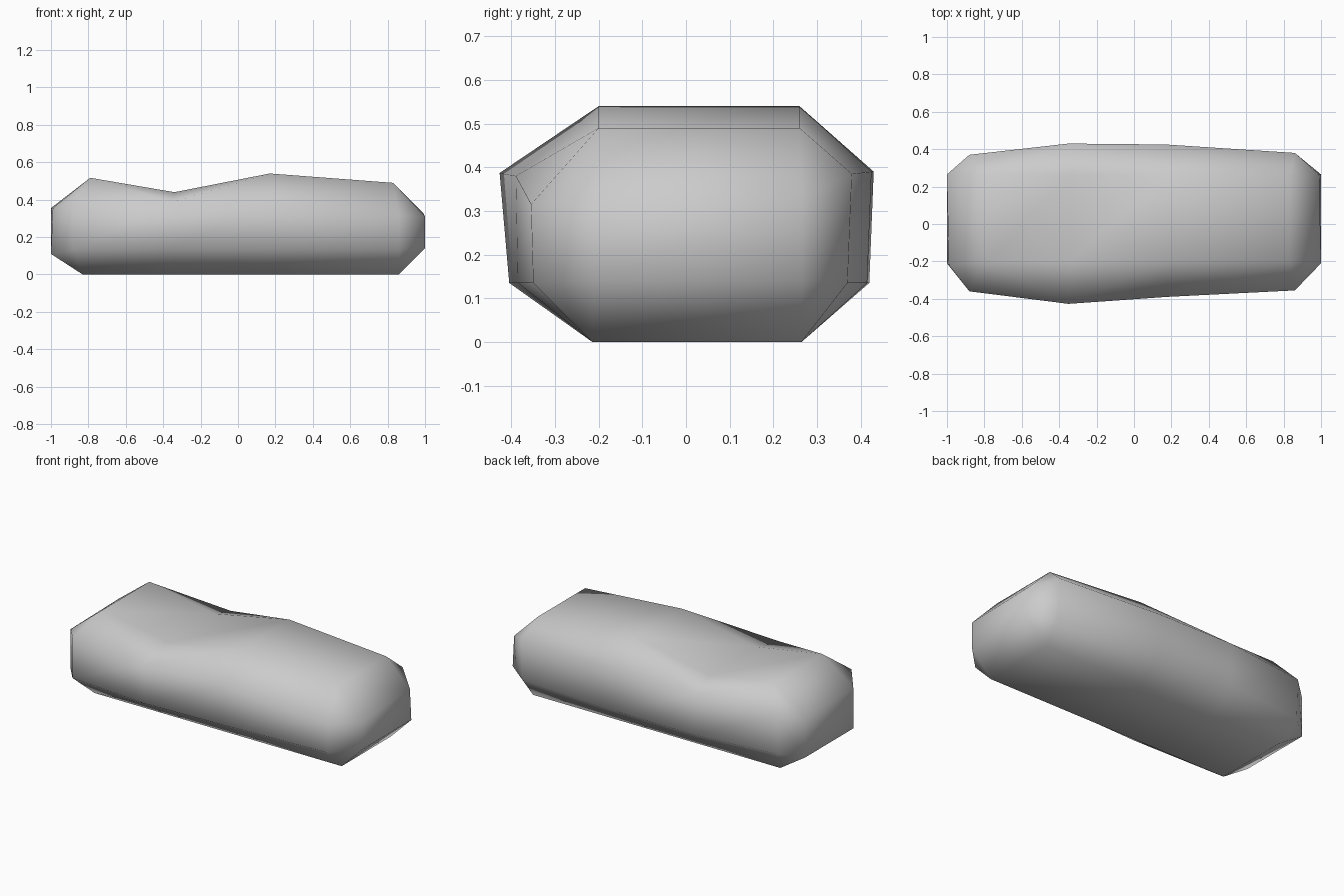
import bpy
import bmesh

cube = bpy.data.objects.get("Cube")
if cube:
    bpy.data.objects.remove(cube, do_unlink=True)

grey = bpy.data.materials.new("plain_grey")
grey.use_nodes = True
colour = (0.6, 0.6, 0.6, 1)
grey.diffuse_color = colour
grey.node_tree.nodes["Principled BSDF"].inputs["Base Color"].default_value = colour

bm = bmesh.new()


def section(xs, front, back, shoulder, top):
    """Eight-sided section; xs holds the x of the bottom, sides and top."""
    xb, xm, xt = xs
    f_low, f_high = front
    points = [(xb, -0.215, 0), (xm, f_low, 0.135), (xm, f_high, shoulder[0]),
              (xt, -0.2, top), (xt, 0.26, top), (xm, back, shoulder[1]),
              (xm, back - 0.01, 0.135), (xb, 0.265, 0)]
    return [bm.verts.new(p) for p in points]


# Lengthwise sections, with a dip in the top at the second one
rings = [
    section((-0.83, -0.88, -0.79), (-0.36, -0.36), 0.37, (0.385, 0.385), 0.517),
    section((-0.35, -0.35, -0.34), (-0.405, -0.427), 0.43, (0.387, 0.39), 0.44),
    section((0.17, 0.17, 0.17), (-0.385, -0.39), 0.425, (0.38, 0.39), 0.54),
    section((0.86, 0.86, 0.83), (-0.35, -0.355), 0.38, (0.315, 0.385), 0.49),
]

# Body skin; the shoulders fold towards the widest section
for i, (a, b) in enumerate(zip(rings, rings[1:])):
    for j in range(8):
        k = (j + 1) % 8
        if j in (2, 4):
            side, top = (j, k) if j == 2 else (k, j)
            if i == 0:
                bm.faces.new((a[side], a[top], b[side]))
                bm.faces.new((a[top], b[top], b[side]))
            else:
                bm.faces.new((a[side], a[top], b[top]))
                bm.faces.new((a[side], b[top], b[side]))
        else:
            bm.faces.new((a[j], a[k], b[k], b[j]))


# Ends: a flat panel, four bevel faces and four corner triangles
def close_end(ring, corners):
    panel = [bm.verts.new(p) for p in corners]
    bm.faces.new(panel)
    for n in range(4):
        m = (n + 1) % 4
        p, q, r = ring[2 * n], ring[2 * n + 1], ring[(2 * n + 2) % 8]
        bm.faces.new((p, q, panel[n]))
        bm.faces.new((q, r, panel[m], panel[n]))


close_end(rings[0], [(-1, -0.21, 0.11), (-0.99, -0.22, 0.355),
                     (-1, 0.265, 0.355), (-1, 0.265, 0.11)])
close_end(rings[-1], [(1, -0.21, 0.14), (1, -0.21, 0.31),
                      (0.99, 0.265, 0.33), (1, 0.265, 0.14)])

bmesh.ops.recalc_face_normals(bm, faces=bm.faces)
for face in bm.faces:
    face.smooth = True

mesh = bpy.data.meshes.new("body")
bm.to_mesh(mesh)
bm.free()
mesh.materials.append(grey)
body = bpy.data.objects.new("body", mesh)
bpy.context.collection.objects.link(body)
